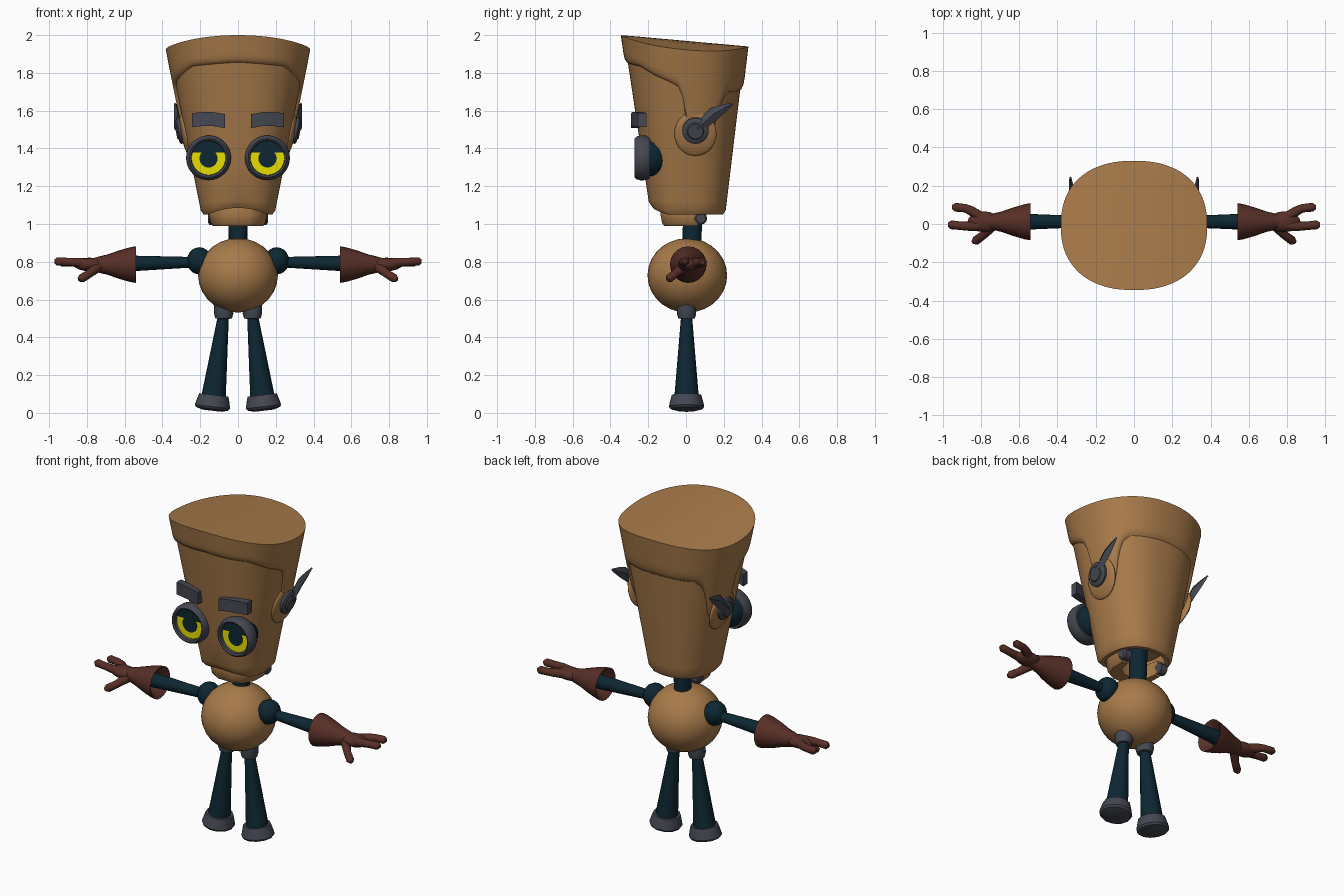
import bpy, bmesh, math
from mathutils import Vector

if "Cube" in bpy.data.objects:
    bpy.data.objects.remove(bpy.data.objects["Cube"])


def material(name, rgb):
    m = bpy.data.materials.new(name)
    m.diffuse_color = (*rgb, 1)
    m.use_nodes = True
    m.node_tree.nodes["Principled BSDF"].inputs["Base Color"].default_value = m.diffuse_color
    return m


TAN = material("tan", (.39, .195, .068))
TEAL = material("dark teal", (.004, .02, .032))
GREY = material("slate grey", (.058, .064, .082))
RED = material("leather brown", (.095, .028, .02))
YELLOW = material("yellow", (.9, .82, 0))


def loft(name, rings, mat, caps=True):
    """Skin a list of equally long point rings."""
    bm = bmesh.new()
    vs = [[bm.verts.new(p) for p in r] for r in rings]
    n = len(rings[0])
    for a, b in zip(vs, vs[1:]):
        for i in range(n):
            j = (i + 1) % n
            bm.faces.new((a[i], a[j], b[j], b[i]))
    if caps:
        bm.faces.new(vs[0])
        bm.faces.new(vs[-1])
    bmesh.ops.recalc_face_normals(bm, faces=bm.faces)
    me = bpy.data.meshes.new(name)
    bm.to_mesh(me)
    bm.free()
    me.materials.append(mat)
    ob = bpy.data.objects.new(name, me)
    bpy.context.collection.objects.link(ob)
    return ob


def tube(name, pts, radii, mat, seg=16, axis=None):
    """Circles along a path; a fixed axis turns it into a lathe."""
    pts = [Vector(p) for p in pts]
    rings = []
    for i, (p, r) in enumerate(zip(pts, radii)):
        d = Vector(axis) if axis else pts[min(i + 1, len(pts) - 1)] - pts[max(i - 1, 0)]
        q = d.to_track_quat('Z', 'Y')
        rings.append([p + q @ Vector((r * math.cos(t), r * math.sin(t), 0))
                      for t in (2 * math.pi * k / seg for k in range(seg))])
    return loft(name, rings, mat)


def lathe(name, base, axis, profile, mat, seg=24):
    d = Vector(axis).normalized()
    return tube(name, [Vector(base) + d * h for r, h in profile],
                [r for r, h in profile], mat, seg, d)


def ball(name, loc, scale, mat, tilt=0, seg=28):
    bpy.ops.mesh.primitive_uv_sphere_add(segments=seg, ring_count=seg // 2, location=loc)
    ob = bpy.context.object
    ob.name, ob.scale, ob.rotation_euler = name, scale, (0, tilt, 0)
    ob.data.materials.append(mat)


def head_point(deg, z, off=0, zshape=None):
    """Point on the tapered head; deg 0 is front, 90 is +x, 180 is back."""
    h = (z if zshape is None else zshape) - 1.07
    s, c = math.sin(math.radians(deg)), math.cos(math.radians(deg))
    depth = .19 + .15 * h if c > 0 else .21 + .12 * h
    e = 2 / 2.3
    return Vector((math.copysign(abs(s) ** e, s) * (.197 + .199 * h + off),
                   -math.copysign(abs(c) ** e, c) * (depth + off), z))


ANGLES = range(0, 360, 4)


# Head: open at the bottom, with a mouth arch at the front
def head_ring(z, off):
    ring = [head_point(a, z, off) for a in ANGLES]
    for p in ring:
        if z < 1.08 and p.y < 0:
            p.z += .035 * max(0, 1 - (p.x / .16) ** 2)
    return ring


loft("head", [head_ring(z, o) for z, o in
              [(1.16, -.04), (1.05, -.035), (1.05, -.012), (1.072, 0), (1.12, 0),
               (1.3, 0), (1.5, 0), (1.7, 0), (1.88, 0)]], TAN)

# Hair: shell with a hem that drops into sideburns, domed sloping top
HEM = [(0, 1.85), (40, 1.83), (60, 1.78), (76, 1.745), (84, 1.72), (89, 1.64), (92, 1.40),
       (118, 1.42), (124, 1.55), (130, 1.65), (140, 1.69), (180, 1.70)]


def hem(deg):
    deg = min(deg, 360 - deg)
    for (a, za), (b, zb) in zip(HEM, HEM[1:]):
        if deg <= b:
            return za + (zb - za) * (deg - a) / (b - a)


def top_z(p):
    return 2.0 - .09 * (p.y + .34) - .045 * (p.x / .38) ** 2


def hair_ring(t, off):
    ring = []
    for a in ANGLES:
        lo, hi = hem(a), top_z(head_point(a, 1.95, .016))
        ring.append(head_point(a, lo + (hi - lo) * t, off))
    return ring


rows = [hair_ring(t, o) for t, o in
        [(0, -.012), (.06, .006), (.16, .014), (.3, .016), (.45, .016),
         (.6, .016), (.75, .016), (.9, .016), (1, .016)]]
for k in (.75, .5, .25, .02):
    ring = [Vector((p.x * k, p.y * k, 0)) for p in rows[8]]
    for p in ring:
        p.z = top_z(p)
    rows.append(ring)
loft("hair", rows, TAN)

# Horseshoe jaw
half = [(.155, .07), (.152, -.03), (.115, -.105), (.06, -.135)]
inner = [(.05, -.05), (.1, -.01), (.115, .07)]
outline = half + [(-x, y) for x, y in half[::-1]] + [(-x, y) for x, y in inner[::-1]] + inner
loft("jaw", [[(x * k, y * k, z) for x, y in outline]
             for z, k in [(.99, .86), (1.005, .94), (1.05, 1), (1.085, .98)]], TAN)

# Neck and round body
tube("neck", [(0, .03, .88), (0, .04, 1.17)], [.05, .052], TEAL)
ball("body", (0, .007, .728), (.211, .211, .197), TAN)

for s, side in ((-1, "left"), (1, "right")):
    def P(x, y, z):
        return Vector((s * x, y, z))

    # Jaw hinge
    lathe(side + "_jaw_hinge", P(.11, .078, 1.03), (s, 0, 0),
          [(.034, 0), (.034, .04), (.025, .048)], GREY, 12)

    # Eye: rim, rear cone, iris, pupil and drooping lid
    eye = P(.156, -.19, 1.35)
    lathe(side + "_eye_rim", eye, (0, -1, 0),
          [(.09, 0), (.108, 0), (.118, .02), (.119, .05), (.113, .072), (.102, .082),
           (.092, .076), (.09, .05)], GREY, 32)
    lathe(side + "_eye_cone", eye, (0, -1, 0),
          [(.098, .01), (.094, -.02), (.08, -.05), (.05, -.083), (.02, -.1)], TEAL)
    lathe(side + "_iris", eye, (0, -1, 0), [(.09, .049), (.09, .056)], YELLOW, 32)
    lathe(side + "_pupil", eye + Vector((0, 0, -.003)), (0, -1, 0),
          [(.048, .056), (.048, .060)], TEAL)
    arc = [math.radians(19 + 142 * k / 16) for k in range(17)]
    loft(side + "_eyelid", [[eye + Vector((.09 * math.cos(t), -d, .09 * math.sin(t)))
                             for t in arc] for d in (.055, .063)], TEAL)

    # Curved brow
    loft(side + "_brow", [[P(x, y + dy, z + dz) for dy, dz in
                           ((-.02, -.037), (.025, -.037), (.025, .037), (-.02, .037))]
                          for x, y, z in ((.07, -.272, 1.545), (.13, -.267, 1.555),
                                          (.19, -.254, 1.555), (.243, -.235, 1.55))], GREY)

    # Sideburn lobe, ear disc and pointed blade
    ball(side + "_sideburn", P(.277, .05, 1.478), (.026, .112, .12), TAN, s * .2)
    lathe(side + "_ear_disc", P(.288, .05, 1.498), (s, 0, -.2),
          [(.07, 0), (.07, .026), (.06, .034), (.045, .035), (.04, .042)], GREY)
    loft(side + "_ear_blade", [[P(x + dx * t, y - .58 * w * k, z + .81 * w * k)
                                for dx, k in ((0, 1), (1, 0), (0, -1), (-1, 0))]
                               for x, y, z, w, t in ((.318, .06, 1.505, .028, .02),
                                                     (.322, .15, 1.585, .035, .018),
                                                     (.328, .2, 1.613, .022, .012),
                                                     (.333, .245, 1.637, .006, .005))], GREY)

    # Shoulder and arm
    ball(side + "_shoulder", P(.205, .01, .805), (.066, .07, .072), TEAL, 0, 20)
    tube(side + "_arm", [P(.22, .012, .798), P(.62, .012, .79)], [.027, .044], TEAL)

    # Glove: flared cuff, palm, two fingers and thumb
    lathe(side + "_glove_cuff", P(0, .012, .785), (s, 0, 0),
          [(.045, .62), (.086, .545), (.097, .54), (.092, .57), (.075, .63),
           (.054, .69), (.042, .74), (.03, .78)], RED, 20)
    ball(side + "_palm", P(.785, .012, .786), (.085, .054, .036), RED, 0, 16)
    for name, path in (("back_finger", [(.79, .03, .788), (.85, .068, .795), (.88, .082, .797),
                                        (.935, .088, .797), (.95, .088, .797)]),
                       ("front_finger", [(.79, -.008, .79), (.85, -.012, .797), (.9, -.01, .8),
                                         (.957, -.004, .802), (.972, -.003, .802)]),
                       ("thumb", [(.73, .0, .78), (.765, -.035, .755), (.79, -.06, .735),
                                  (.828, -.088, .712), (.842, -.096, .704)])):
        tube(side + "_" + name, [P(*p) for p in path], [.028, .025, .022, .023, .011], RED, 10)

    # Hip, leg and foot
    hip, ankle = P(.074, .003, .56), P(.131, .003, .07)
    d = (ankle - hip).normalized()
    lathe(side + "_hip", P(.076, .003, .57), (0, 0, -1),
          [(.05, 0), (.051, .045), (.044, .07), (.03, .072)], GREY, 16)
    tube(side + "_leg", [hip, P(.079, .003, .5), ankle], [.028, .03, .066], TEAL)
    lathe(side + "_foot", P(.128, .003, .095), d,
          [(.064, 0), (.078, 0), (.085, .025), (.094, .062), (.086, .074), (.05, .084)], GREY, 12)

# Smooth shading with crisp edges
bpy.ops.object.select_all(action='SELECT')
bpy.context.view_layer.objects.active = bpy.data.objects["body"]
bpy.ops.object.shade_smooth_by_angle(angle=math.radians(40))
